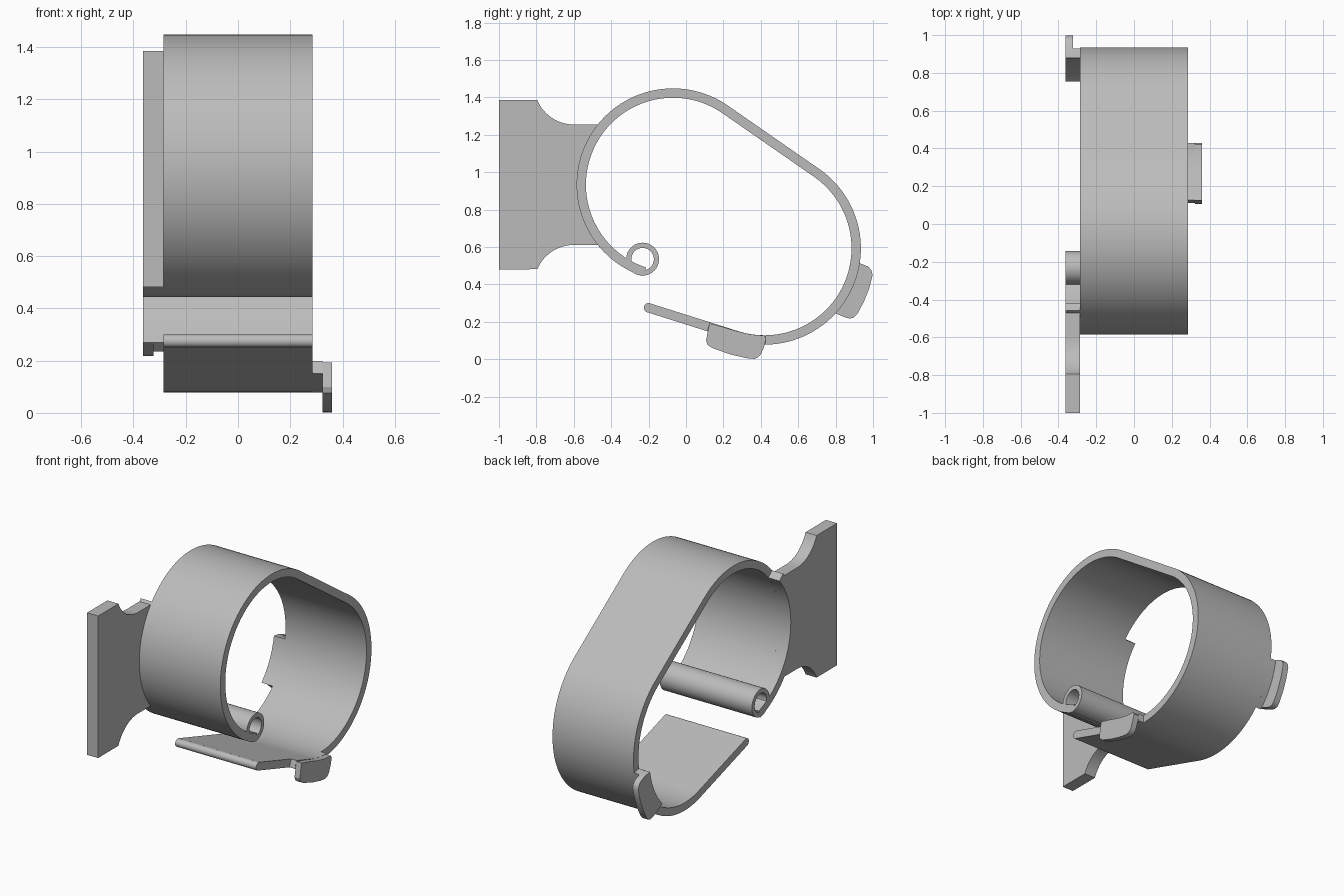
import bpy, bmesh
from math import radians, sin, cos, atan2, asin, hypot, pi, degrees
from mathutils import Vector

cube = bpy.data.objects.get("Cube")
if cube:
    bpy.data.objects.remove(cube, do_unlink=True)

grey = bpy.data.materials.new("plain grey")
grey.use_nodes = True
colour = (0.5, 0.5, 0.5, 1)
grey.diffuse_color = colour
grey.node_tree.nodes["Principled BSDF"].inputs["Base Color"].default_value = colour


def finish(name, bm):
    bmesh.ops.recalc_face_normals(bm, faces=bm.faces)
    mesh = bpy.data.meshes.new(name)
    bm.to_mesh(mesh)
    bm.free()
    mesh.materials.append(grey)
    obj = bpy.data.objects.new(name, mesh)
    bpy.context.collection.objects.link(obj)
    bpy.ops.object.select_all(action='DESELECT')
    obj.select_set(True)
    bpy.context.view_layer.objects.active = obj
    bpy.ops.object.shade_smooth_by_angle(angle=radians(30))
    return obj


def arc(centre, r, a0, a1, n=32):
    """Points on an arc in the side plane, angles in degrees."""
    angles = [radians(a0 + (a1 - a0) * i / n) for i in range(n + 1)]
    return [Vector((centre[0] + r * cos(a), centre[1] + r * sin(a))) for a in angles]


def ribbon(name, path, thick, x0, x1, closed=False):
    """Strip of even thickness along a side-plane path, as wide as x0 to x1."""
    bm = bmesh.new()
    rows = []
    n = len(path)
    for i, p in enumerate(path):
        if closed:
            t = path[(i + 1) % n] - path[i - 1]
        else:
            t = path[min(i + 1, n - 1)] - path[max(i - 1, 0)]
        side = Vector((-t.y, t.x)).normalized() * thick / 2
        rows.append([bm.verts.new((x, *q)) for x, q in
                     ((x0, p - side), (x1, p - side), (x1, p + side), (x0, p + side))])
    for i in range(n if closed else n - 1):
        a, b = rows[i], rows[(i + 1) % n]
        for k in range(4):
            m = (k + 1) % 4
            bm.faces.new((a[k], a[m], b[m], b[k]))
    if not closed:
        bm.faces.new(rows[0])
        bm.faces.new(rows[-1])
    return finish(name, bm)


def prism(name, outline, x0, x1):
    """Side-plane outline extruded from x0 to x1."""
    bm = bmesh.new()
    face = bm.faces.new([bm.verts.new((x0, *p)) for p in outline])
    out = bmesh.ops.extrude_face_region(bm, geom=[face])
    moved = [v for v in out["geom"] if isinstance(v, bmesh.types.BMVert)]
    bmesh.ops.translate(bm, verts=moved, vec=(x1 - x0, 0, 0))
    return finish(name, bm)


HALF, OUT, GAP, T = 0.285, 0.363, 0.323, 0.05
R = 0.49
upper, lower = Vector((-0.07, 0.933)), Vector((0.42, 0.593))
tip = Vector((-0.2, 0.275))

# Strap: open loop of two arcs joined by straight runs
d = lower - upper
top_angle = degrees(atan2(d.x, -d.y))
to_low = lower - tip
dist = hypot(*to_low)
tail_angle = degrees(atan2(to_low.y, to_low.x) - asin(R / dist)) - 90
strap = (arc(upper, R, 252, top_angle, 64)
         + arc(lower, R, top_angle, tail_angle, 56) + [tip])
ribbon("strap", strap, T, -HALF, HALF)
prism("strap_tip", arc(tip, T / 2, 0, 345, 23), -HALF, HALF)

# Hinge tube and the strap edge that carries it out to the flange
hinge = (-0.232, 0.535)
ribbon("hinge_tube", arc(hinge, 0.074, 0, 352.5, 47), 0.028, -OUT, HALF, closed=True)
ribbon("flange_rim", arc(upper, R, 139, 252, 40), T, -OUT, -HALF)

# Flange with concave shoulders, mirrored about the upper arc centre
shoulder = [Vector((-1, 1.385))] + arc((-0.6, 1.466), 0.211, 202.6, 270, 14)
shoulder.append(Vector((-0.443, 1.255)))
mirrored = [Vector((p.x, 2 * upper.y - p.y)) for p in reversed(shoulder)]
prism("flange", shoulder + arc(upper, R, 139.5, 220.5, 24) + mirrored, -OUT, -HALF)

# Front catch: spacer in line with the strap, then an overhanging plate
tail_dir = Vector((cos(radians(tail_angle + 90)), sin(radians(tail_angle + 90))))
start = tip + tail_dir * 0.335
catch_path = [start] + arc(lower, R, tail_angle, -89, 10)
ribbon("front_catch_spacer", catch_path, T, HALF, GAP)
catch = [(0.125, 0.192), (0.2, 0.172), (0.28, 0.148), (0.35, 0.132), (0.42, 0.126),
         (0.429, 0.11), (0.415, 0.06), (0.4, 0.025), (0.385, 0.01), (0.365, 0.002),
         (0.32, 0.006), (0.23, 0.028), (0.14, 0.06), (0.115, 0.077), (0.107, 0.1)]
prism("front_catch_plate", catch, GAP, 0.36)

# Rear catch on the opposite edge
ribbon("rear_catch_spacer", arc(lower, R, -44, -9, 12), T, -GAP, -HALF)
outer_edge = [(0.8, 0.245), (0.85, 0.224), (0.875, 0.217), (0.895, 0.222), (0.915, 0.24),
              (0.95, 0.305), (0.98, 0.38), (0.998, 0.45), (0.992, 0.475), (0.975, 0.495),
              (0.93, 0.513)]
prism("rear_catch_plate", outer_edge + arc(lower, R - T / 2, -9, -44, 12), -OUT, -GAP)
